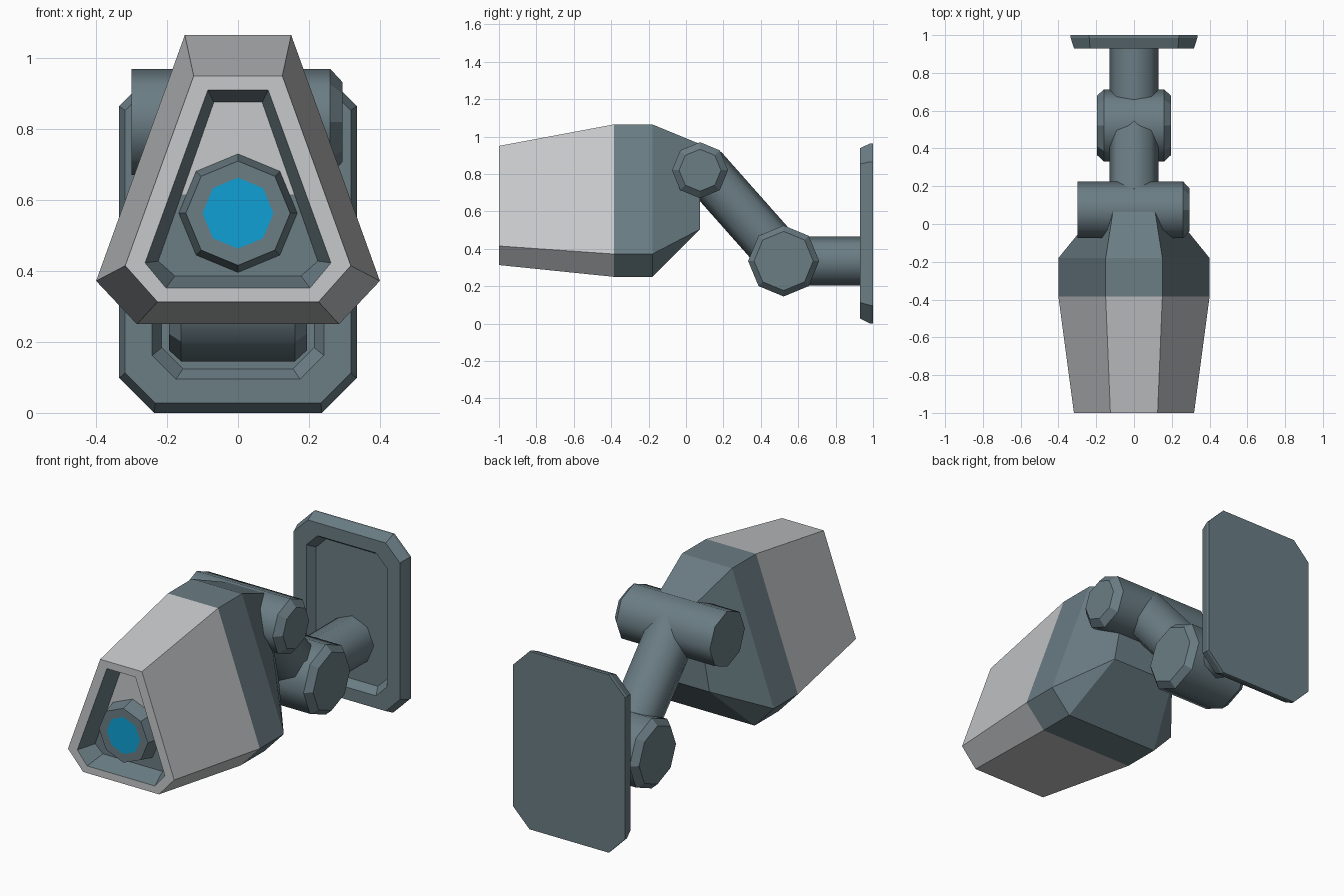
import bpy, bmesh, math
from mathutils import Vector

if "Cube" in bpy.data.objects:
    bpy.data.objects.remove(bpy.data.objects["Cube"])


def material(name, rgb):
    m = bpy.data.materials.new(name)
    m.diffuse_color = (*rgb, 1)
    m.use_nodes = True
    m.node_tree.nodes["Principled BSDF"].inputs["Base Color"].default_value = m.diffuse_color
    return m


TEAL = material("slate_teal", (0.145, 0.205, 0.231))
GREY = material("light_grey", (0.565, 0.578, 0.591))
BLUE = material("lens_blue", (0.005, 0.352, 0.665))


def loft(name, rings, mats, smooth=(), edit=None):
    """Bridge equal-sized rings, cap both ends; 'smooth' lists smooth bands."""
    bm = bmesh.new()
    loops = [[bm.verts.new(p) for p in r] for r in rings]
    n = len(rings[0])
    for b, (lo, hi) in enumerate(zip(loops, loops[1:])):
        for i in range(n):
            j = (i + 1) % n
            bm.faces.new((lo[i], lo[j], hi[j], hi[i])).smooth = b in smooth
    bm.faces.new(loops[0])
    bm.faces.new(loops[-1])
    bmesh.ops.remove_doubles(bm, verts=bm.verts[:], dist=0.0005)
    if edit:
        edit(bm)
    bmesh.ops.recalc_face_normals(bm, faces=bm.faces[:])
    me = bpy.data.meshes.new(name)
    bm.to_mesh(me)
    bm.free()
    for m in mats:
        me.materials.append(m)
    ob = bpy.data.objects.new(name, me)
    bpy.context.collection.objects.link(ob)
    return ob


def mirrored(y, half):
    """Closed section in the plane y from its right half, listed top to bottom."""
    return [(x, y, z) for x, z in half] + [(-x, y, z) for x, z in reversed(half)]


def rod(name, start, end, profile, smooth, mats=(TEAL,), edit=None):
    """Octagonal rod; profile holds (distance from start, radius)."""
    a = Vector(start)
    d = (Vector(end) - a).normalized()
    u = Vector((0, 0, 1)) if abs(d.x) > 0.9 else Vector((1, 0, 0))
    v = d.cross(u)
    rings = [[a + d * t + r * (u * math.cos(k * math.pi / 4) + v * math.sin(k * math.pi / 4))
              for k in range(8)] for t, r in profile]
    return loft(name, rings, mats, smooth, edit)


# Camera housing: rear taper, teal band, grey shell, rim and recess
FLOOR_Y = -0.90


def paint_housing(bm):
    floor = [f for f in bm.faces if all(abs(v.co.y - FLOOR_Y) < 1e-4 for v in f.verts)]
    geom = floor + list({e for f in floor for e in f.edges}) + list({v for f in floor for v in f.verts})
    bmesh.ops.bisect_plane(bm, geom=geom, plane_co=(0, 0, 0.615), plane_no=(0, 0, 1))
    for f in bm.faces:
        c = f.calc_center_median()
        ys = [v.co.y for v in f.verts]
        if max(ys) - min(ys) < 1e-4:                      # rim, recess floor, back
            grey = c.y < -0.95 or (c.y < -0.5 and c.z > 0.615)
        else:                                             # outer shell only
            grey = min(ys) < -0.99 and max(ys) > -0.5
        f.material_index = int(grey)


loft("camera_housing", [
    mirrored(0.075, [(0.11, 0.96), (0.193, 0.505), (0.193, 0.505)]),
    mirrored(-0.18, [(0.15, 1.065), (0.40, 0.372), (0.285, 0.25)]),
    mirrored(-0.385, [(0.15, 1.065), (0.40, 0.372), (0.285, 0.25)]),
    mirrored(-1.0, [(0.125, 0.95), (0.318, 0.415), (0.227, 0.313)]),
    mirrored(-1.0, [(0.085, 0.91), (0.262, 0.423), (0.203, 0.352)]),
    mirrored(FLOOR_Y, [(0.068, 0.876), (0.225, 0.428), (0.178, 0.386)]),
], (TEAL, GREY), edit=paint_housing)


# Lens: tapered ring with a blue inset face at the front
def paint_lens(bm):
    for f in bm.faces:
        f.material_index = int(all((v.co - Vector((0, -0.98, 0.563))).length < 0.11 for v in f.verts))


rod("lens", (0, FLOOR_Y + 0.01, 0.563), (0, -1, 0.563),
    [(0, 0.167), (0.01, 0.167), (0.09, 0.147), (0.09, 0.10)], (), (TEAL, BLUE), paint_lens)

# Hinges: the upper one is chamfered on the right end only
rod("upper_hinge", (-0.30, 0.075, 0.82), (1, 0.075, 0.82),
    [(0, 0.15), (0.56, 0.15), (0.595, 0.112)], (0,))
rod("lower_hinge", (-0.195, 0.522, 0.335), (1, 0.522, 0.335),
    [(0, 0.158), (0.035, 0.19), (0.355, 0.19), (0.39, 0.158)], (1,))

# Arm between the hinges, and the stub to the wall
A, B = (0, 0.09, 0.833), (0, 0.527, 0.34)
rod("arm", A, B, [(0, 0.13), ((Vector(B) - Vector(A)).length, 0.13)], (0,))
rod("wall_stub", (0, 0.52, 0.335), (0, 1, 0.335), [(0, 0.13), (0.455, 0.13)], (0,))


# Wall plate: chamfered rectangle with a bevelled edge and a shallow recess
def plate_section(y, w, low, high, cut):
    return mirrored(y, [(w - cut, high), (w, high - cut), (w, low + cut), (w - cut, low)])


loft("wall_plate", [
    plate_section(1.0, 0.335, 0.0, 0.963, 0.098),
    plate_section(0.985, 0.335, 0.0, 0.963, 0.098),
    plate_section(0.93, 0.318, 0.028, 0.938, 0.085),
    plate_section(0.93, 0.242, 0.095, 0.868, 0.067),
    plate_section(0.975, 0.215, 0.124, 0.839, 0.060),
], (TEAL,))
